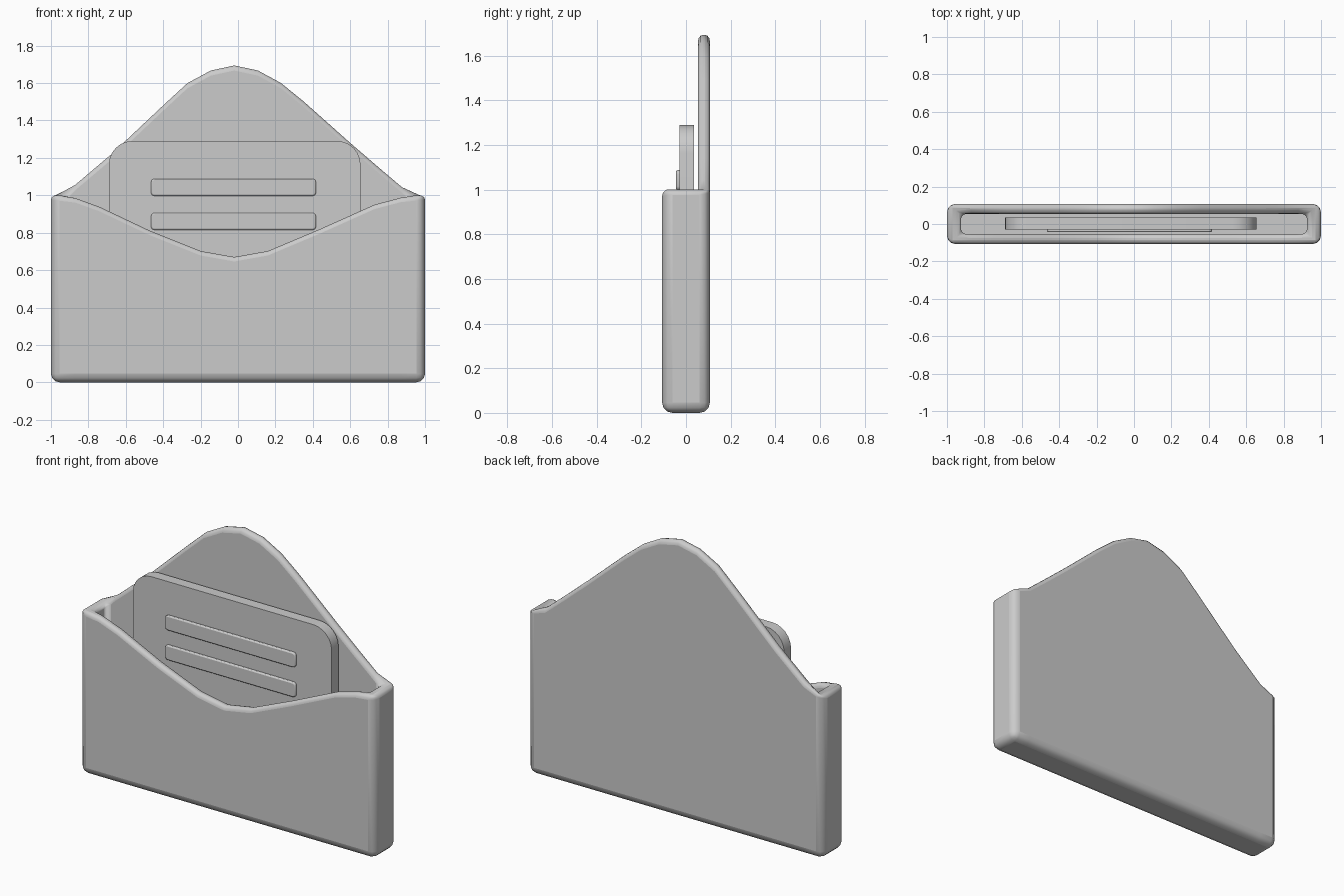
import bpy, bmesh, math

if "Cube" in bpy.data.objects:
    bpy.data.objects.remove(bpy.data.objects["Cube"])

# Rim heights of the pocket front and of the raised back flap, as (x, z)
FRONT = [(-1, 1), (-.87, .985), (-.74, .938), (-.47, .81), (-.2, .702), (-.02, .67),
         (.16, .702), (.44, .82), (.73, .95), (.87, .987), (1, 1)]
BACK = [(1, 1), (.877, 1.043), (.76, 1.142), (.6, 1.28), (.353, 1.5), (.23, 1.6),
        (.107, 1.667), (-.02, 1.694), (-.145, 1.667), (-.27, 1.6), (-.39, 1.49),
        (-.68, 1.217), (-.87, 1.056), (-1, 1)]


def finish(bm, name):
    bmesh.ops.recalc_face_normals(bm, faces=bm.faces)
    mesh = bpy.data.meshes.new(name)
    bm.to_mesh(mesh)
    bm.free()
    obj = bpy.data.objects.new(name, mesh)
    bpy.context.collection.objects.link(obj)
    return obj


def smooth(obj, angle=35):
    bpy.ops.object.select_all(action='DESELECT')
    obj.select_set(True)
    bpy.context.view_layer.objects.active = obj
    bpy.ops.object.shade_smooth_by_angle(angle=math.radians(angle))


def bevel(obj, width, segments, method='ANGLE'):
    mod = obj.modifiers.new("Bevel", 'BEVEL')
    mod.width, mod.segments, mod.limit_method = width, segments, method
    mod.angle_limit = math.radians(40)


def envelope():
    bm = bmesh.new()
    weight = bm.edges.layers.float.new("bevel_weight_edge")

    def loop(half_x, half_y, base=None):
        pts = [(x, -half_y, z) for x, z in FRONT] + [(x, half_y, z) for x, z in BACK]
        return [bm.verts.new((max(-half_x, min(half_x, x)), y, z if base is None else base))
                for x, y, z in pts]

    # outer bottom, outer rim, inner rim, cavity floor
    loops = [loop(1, .107, 0), loop(1, .107), loop(.925, .054), loop(.925, .054, .055)]
    n = len(loops[0])
    for a, b in zip(loops, loops[1:]):
        for i in range(n):
            j = (i + 1) % n
            bm.faces.new((a[i], a[j], b[j], b[i]))
    bm.faces.new(loops[0])
    bm.faces.new(loops[3])

    # bevel strength: full on the outer box edges, less on the thin rim
    for k, w in enumerate((1, .5, .5)):
        for i in range(n):
            bm.edges.get((loops[k][i], loops[k][(i + 1) % n]))[weight] = w
    for i in (0, len(FRONT) - 1, len(FRONT), n - 1):
        bm.edges.get((loops[0][i], loops[1][i]))[weight] = 1
        bm.edges.get((loops[2][i], loops[3][i]))[weight] = .6
    obj = finish(bm, "envelope")
    bevel(obj, .046, 3, 'WEIGHT')
    smooth(obj, 50)


def plate(name, x0, x1, y0, y1, z0, z1, radius, steps=6):
    # upright rounded rectangle with thickness
    bm = bmesh.new()
    corners = [(x1 - radius, z1 - radius), (x0 + radius, z1 - radius),
               (x0 + radius, z0 + radius), (x1 - radius, z0 + radius)]
    ring = []
    for c, (cx, cz) in enumerate(corners):
        for s in range(steps + 1):
            t = math.pi / 2 * (c + s / steps)
            ring.append(bm.verts.new((cx + radius * math.cos(t), y0, cz + radius * math.sin(t))))
    face = bm.faces.new(ring)
    ext = bmesh.ops.extrude_face_region(bm, geom=[face])
    bmesh.ops.translate(bm, vec=(0, y1 - y0, 0),
                        verts=[v for v in ext['geom'] if isinstance(v, bmesh.types.BMVert)])
    if not any(f.calc_center_median().y < y0 + 1e-5 for f in bm.faces):
        bm.faces.new(ring)
    return finish(bm, name)


envelope()

# Letter sheet with two raised text bars
smooth(plate("letter", -.69, .655, -.03, .036, .1, 1.29, .125))
for i, z in enumerate((.997, .815)):
    bar = plate(f"letter_line_{i + 1}", -.465, .417, -.044, -.02, z, z + .091, .018, 3)
    bevel(bar, .007, 2)
    smooth(bar)
